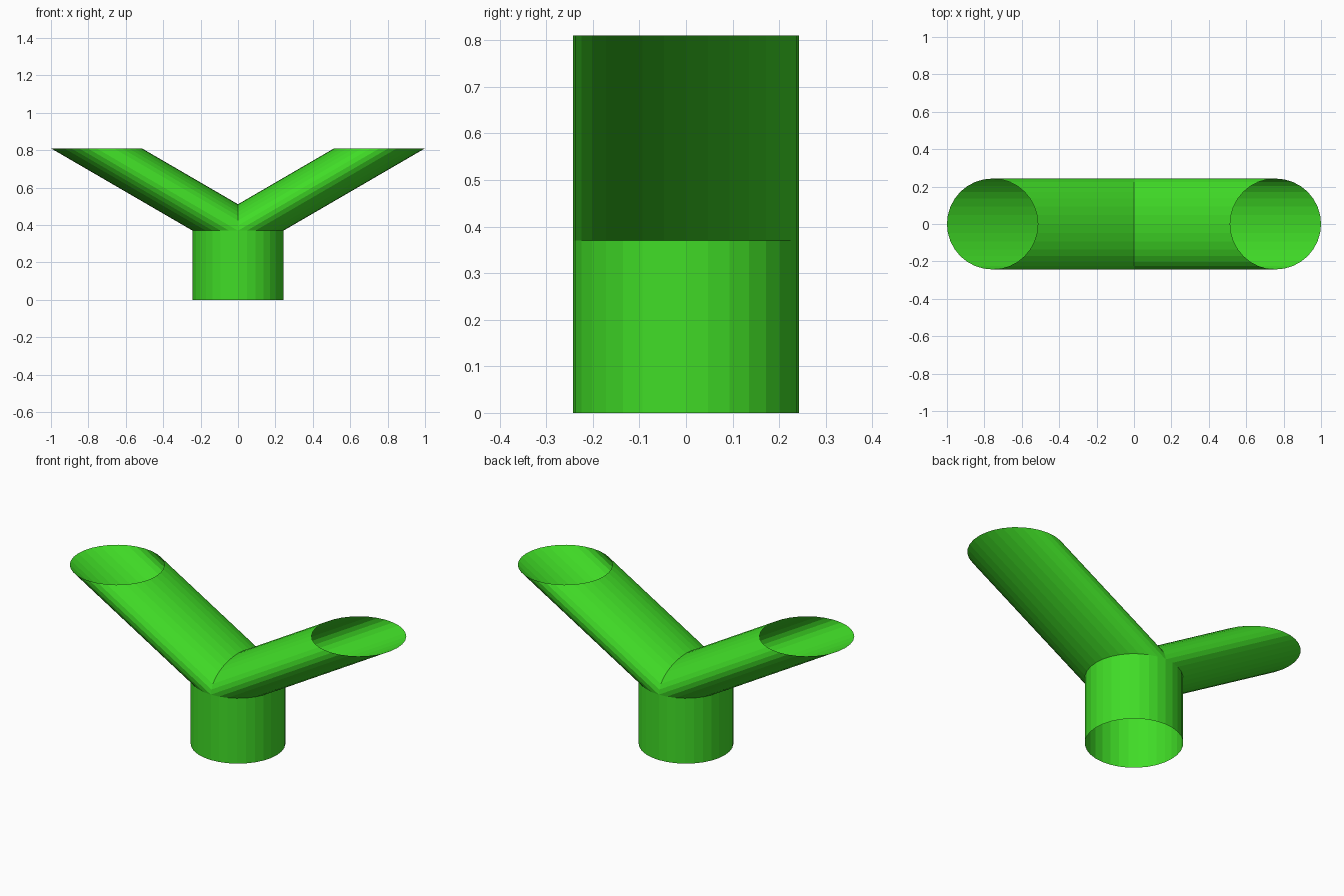
import bpy, bmesh, math

if "Cube" in bpy.data.objects:
    bpy.data.objects.remove(bpy.data.objects["Cube"])

R, SEG = 0.243, 32            # pipe radius and number of sides
JOINT_Z, TOP_Z = 0.37, 0.81   # stem top, arm rim height
REACH = 1.0 - R               # sideways shift of the arm rim
SLOPE = (TOP_Z - JOINT_Z) / REACH

green = bpy.data.materials.new("bright green")
green.diffuse_color = (0.052, 0.72, 0.02, 1)
green.use_nodes = True
green.node_tree.nodes["Principled BSDF"].inputs["Base Color"].default_value = green.diffuse_color

circle = [(R * math.cos(2 * math.pi * i / SEG), R * math.sin(2 * math.pi * i / SEG))
          for i in range(SEG)]


def tube(name, lower, upper):
    """Open tube wall between two rings of points."""
    bm = bmesh.new()
    a = [bm.verts.new(p) for p in lower]
    b = [bm.verts.new(p) for p in upper]
    for i in range(SEG):
        j = (i + 1) % SEG
        bm.faces.new((a[i], a[j], b[j], b[i]))
    mesh = bpy.data.meshes.new(name)
    bm.to_mesh(mesh)
    bm.free()
    mesh.materials.append(green)
    obj = bpy.data.objects.new(name, mesh)
    bpy.context.collection.objects.link(obj)
    return obj


# Upright stem, open at the bottom
tube("stem", [(x, y, 0) for x, y in circle], [(x, y, JOINT_Z) for x, y in circle])

# Slanted arm: starts on the stem rim, mitred at the centre plane, level open rim
arm = tube("branch_arms",
           [(max(x, 0), y, JOINT_Z + max(-x, 0) * SLOPE) for x, y in circle],
           [(x + REACH, y, TOP_Z) for x, y in circle])
mirror = arm.modifiers.new("mirror", 'MIRROR')
mirror.use_axis = (True, False, False)
mirror.use_mirror_merge = True
mirror.merge_threshold = 0.0005
